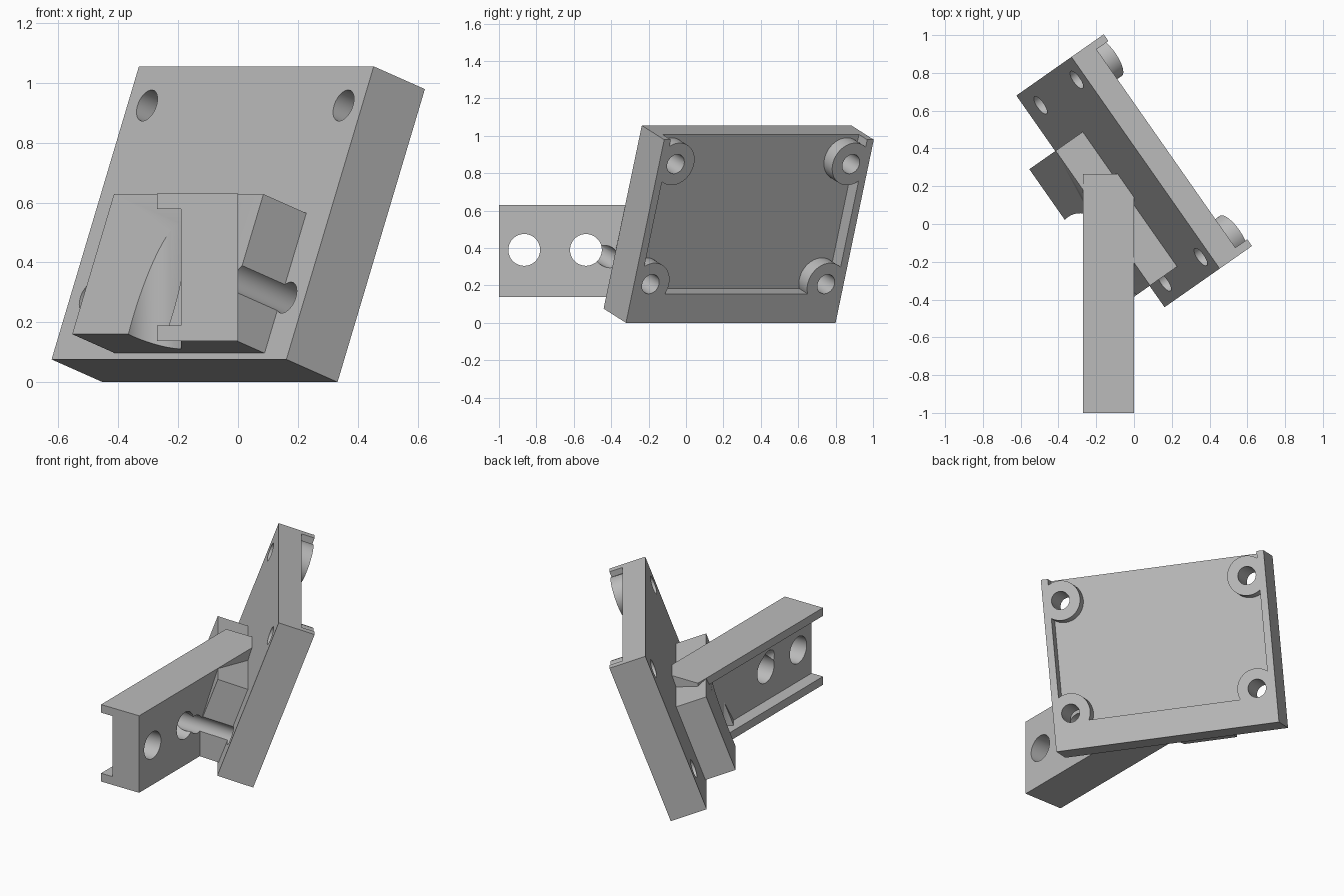
import bpy, bmesh
from math import radians, sin, cos
from mathutils import Matrix, Vector

if bpy.data.objects.get("Cube"):
    bpy.data.objects.remove(bpy.data.objects["Cube"], do_unlink=True)

grey = bpy.data.materials.new("light_grey")
grey.use_nodes = True
grey.diffuse_color = (0.5, 0.5, 0.5, 1)
grey.node_tree.nodes["Principled BSDF"].inputs["Base Color"].default_value = grey.diffuse_color

# Tilted frame of the tray: u across, v up the slope, w out of the front face
turn, lean = radians(55), radians(20)
u = Vector((cos(turn), -sin(turn), 0))
v = Vector((sin(turn) * sin(lean), cos(turn) * sin(lean), cos(lean)))
w = u.cross(v)
FRAME = Matrix((u, v, w)).transposed().to_4x4()
FRAME.translation = (-0.623, 0.68, 0.076)
WORLD = Matrix.Identity(4)


def finish(name, bm, frame):
    bm.transform(frame)
    bmesh.ops.recalc_face_normals(bm, faces=bm.faces)
    mesh = bpy.data.meshes.new(name)
    bm.to_mesh(mesh)
    bm.free()
    mesh.materials.append(grey)
    obj = bpy.data.objects.new(name, mesh)
    bpy.context.collection.objects.link(obj)
    return obj


def box(name, lo, hi, frame=WORLD):
    bm = bmesh.new()
    bmesh.ops.create_cube(bm, size=1)
    lo, hi = Vector(lo), Vector(hi)
    for p in bm.verts:
        p.co = [(a + b) / 2 + c * (b - a) for a, b, c in zip(lo, hi, p.co)]
    return finish(name, bm, frame)


def rod(name, start, end, radius, frame=WORLD):
    start, end = Vector(start), Vector(end)
    axis = end - start
    place = axis.to_track_quat('Z', 'Y').to_matrix().to_4x4()
    place.translation = (start + end) / 2
    bm = bmesh.new()
    bmesh.ops.create_cone(bm, cap_ends=True, segments=64, radius1=radius,
                          radius2=radius, depth=axis.length, matrix=place)
    return finish(name, bm, frame)


def cut(target, cutters, keep=False):
    for cutter in cutters:
        mod = target.modifiers.new("cut", 'BOOLEAN')
        mod.operation, mod.solver, mod.object = 'DIFFERENCE', 'EXACT', cutter
        bpy.context.view_layer.objects.active = target
        bpy.ops.object.modifier_apply(modifier=mod.name)
        if not keep:
            bpy.data.objects.remove(cutter, do_unlink=True)


WIDTH, HEIGHT, DEPTH, FLOOR, WALL = 1.368, 1.042, 0.222, 0.14, 0.043
screws = [(a, b) for a in (0.115, 1.26) for b in (0.22, 0.903)]

# Tray with a rear pocket open at the top and a round boss in each corner
tray = box("mount_tray", (0, 0, -DEPTH), (WIDTH, HEIGHT, 0), FRAME)
pocket = box("pocket_cutter", (WALL, 0.165, -0.4), (WIDTH - WALL, 1.2, -FLOOR), FRAME)
cut(pocket, [rod("boss", (a, b, -0.5), (a, b, 0), 0.12, FRAME) for a, b in screws])
cut(tray, [pocket])

# Block joining the arm to the tray
block = box("joining_block", (0.359, 0.022, -0.02), (1.23, 0.52, 0.186), FRAME)
notch = rod("notch_cutter", (-0.285, -0.055, -0.2), (-0.285, -0.055, 0.8), 0.112)
cut(notch, [box("notch_limit", (-0.19, -1, -1), (1, 1, 1))])
cut(block, [notch])

# Channel arm: web on the left, flanges above and below, two large holes
arm = box("channel_arm", (-0.27, -1, 0.137), (0, 0.265, 0.63))
cut(arm, [box("channel", (-0.5, -1.2, 0.19), (-0.19, 0.5, 0.578)),
          box("arm_end", (-1, -1, -1), (3, 3, -0.03), FRAME)])
cut(arm, [rod("arm_hole", (-0.4, y, 0.39), (0.2, y, 0.39), 0.085)
          for y in (-0.865, -0.535)])

# Screw holes through the bosses, with driver clearance in the block and arm
for a, b in screws:
    hole = rod("screw_cutter", (a, b, -0.5), (a, b, 0.62), 0.055, FRAME)
    for part in (tray, block, arm):
        cut(part, [hole], keep=True)
    bpy.data.objects.remove(hole, do_unlink=True)

for part in (tray, block, arm):
    bpy.ops.object.select_all(action='DESELECT')
    part.select_set(True)
    bpy.context.view_layer.objects.active = part
    bpy.ops.object.shade_smooth_by_angle(angle=radians(30))
